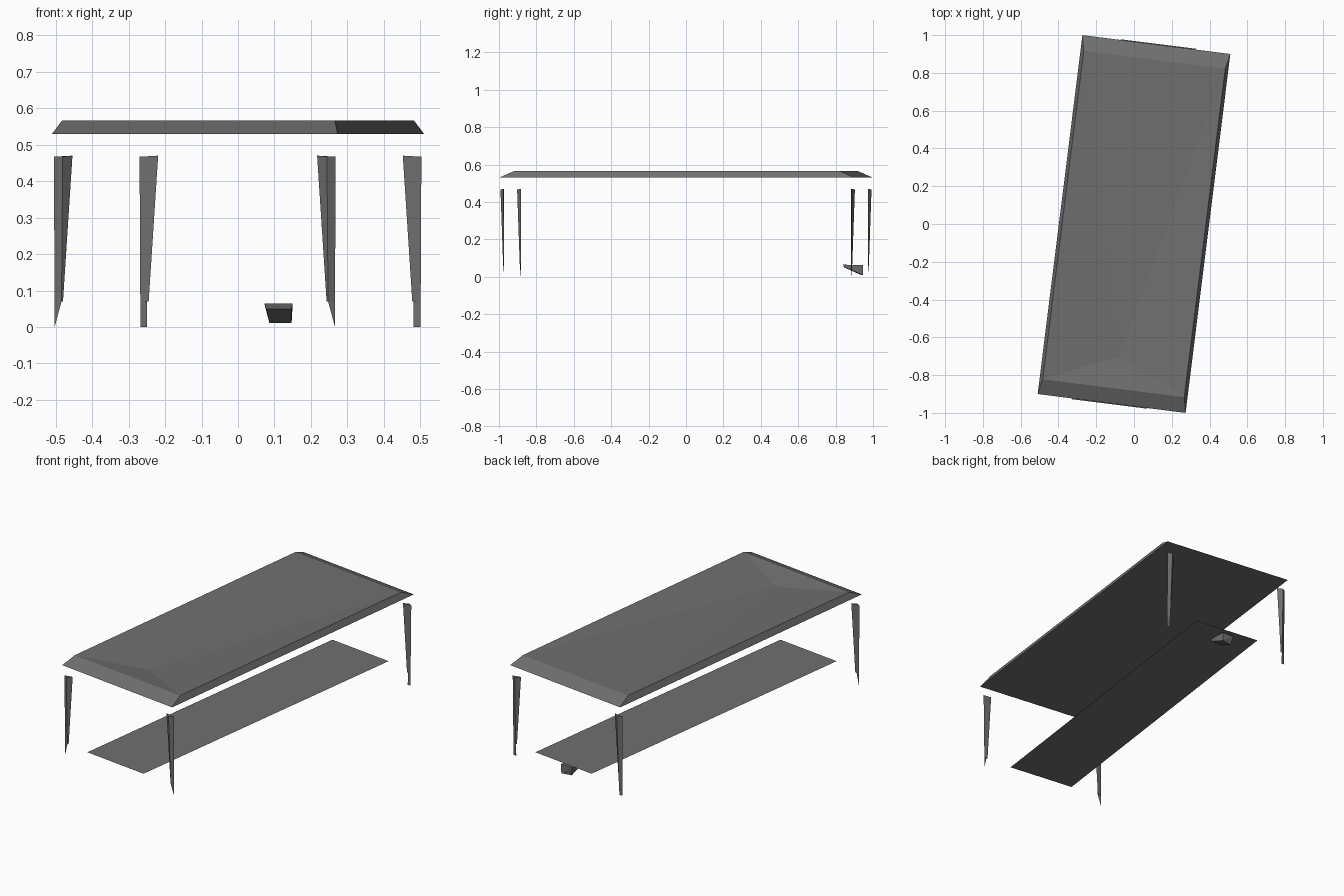
import bpy, bmesh

if "Cube" in bpy.data.objects:
    bpy.data.objects.remove(bpy.data.objects["Cube"])

grey = bpy.data.materials.new("dark grey")
grey.diffuse_color = (0.16, 0.16, 0.16, 1)
grey.use_nodes = True
grey.node_tree.nodes["Principled BSDF"].inputs["Base Color"].default_value = grey.diffuse_color


def build(name, verts, faces=None):
    """Object from points and faces; a convex hull if no faces are given."""
    bm = bmesh.new()
    vs = [bm.verts.new(v) for v in verts]
    if faces:
        for f in faces:
            bm.faces.new([vs[i] for i in f])
    else:
        bmesh.ops.convex_hull(bm, input=vs)
    bmesh.ops.recalc_face_normals(bm, faces=bm.faces)
    mesh = bpy.data.meshes.new(name)
    bm.to_mesh(mesh)
    bm.free()
    mesh.materials.append(grey)
    obj = bpy.data.objects.new(name, mesh)
    bpy.context.collection.objects.link(obj)
    return obj


def turned(a, b, z):
    """Two front corners plus their half-turn copies, in loop order."""
    return [(x, y, z) for x, y in (a, b, (-a[0], -a[1]), (-b[0], -b[1]))]


# Table top: bevelled slab with a shallow off-centre dip
build("table_top",
      turned((-0.51, -0.90), (0.273, -1.0), 0.53)
      + turned((-0.483, -0.822), (0.266, -0.917), 0.566)
      + [(-0.08, -0.70, 0.538)],
      [(3, 2, 1, 0)]
      + [(i, (i + 1) % 4, 4 + (i + 1) % 4, 4 + i) for i in range(4)]
      + [(4, 5, 8), (5, 6, 8), (6, 7, 8), (7, 4, 8)])

# Lower shelf: a single thin sheet
build("lower_shelf", turned((-0.327, -0.928), (0.072, -0.978), 0.079), [(0, 1, 2, 3)])


# Legs: tapering three-sided post ending in a thin foot
def leg(name, x, y, sx, sy, pointed):
    # sx, sy point outwards; x, y is the outer side of the leg
    def p(dx, dy, z):
        return (x - sx * dx, y + sy * dy, z)
    verts = [p(0, 0.004, 0.467), p(0.024, 0.02, 0.467), p(0.051, 0, 0.47),
             p(0.002, 0, 0.07), p(0.021, 0.006, 0.07), p(0.025, 0, 0.07),
             p(0.002, 0, 0), p(0.021, 0, 0)]
    faces = [(0, 1, 2), (0, 1, 4, 3), (1, 2, 5, 4), (2, 0, 3, 5), (3, 4, 5)]
    faces.append((3, 4, 6) if pointed else (3, 4, 7, 6))
    build(name, verts, faces)


leg("front_left_leg", -0.505, -0.883, -1, -1, True)
leg("front_right_leg", 0.268, -0.972, 1, -1, True)
leg("back_right_leg", 0.503, 0.883, 1, 1, False)
leg("back_left_leg", -0.270, 0.972, -1, 1, False)

# Small wedge block under the back of the shelf
build("under_block", [
    (0.072, 0.84, 0.065), (0.150, 0.84, 0.065),
    (0.150, 0.945, 0.063), (0.075, 0.945, 0.063),
    (0.078, 0.845, 0.050), (0.146, 0.845, 0.050),
    (0.086, 0.935, 0.011), (0.147, 0.945, 0.011)])
